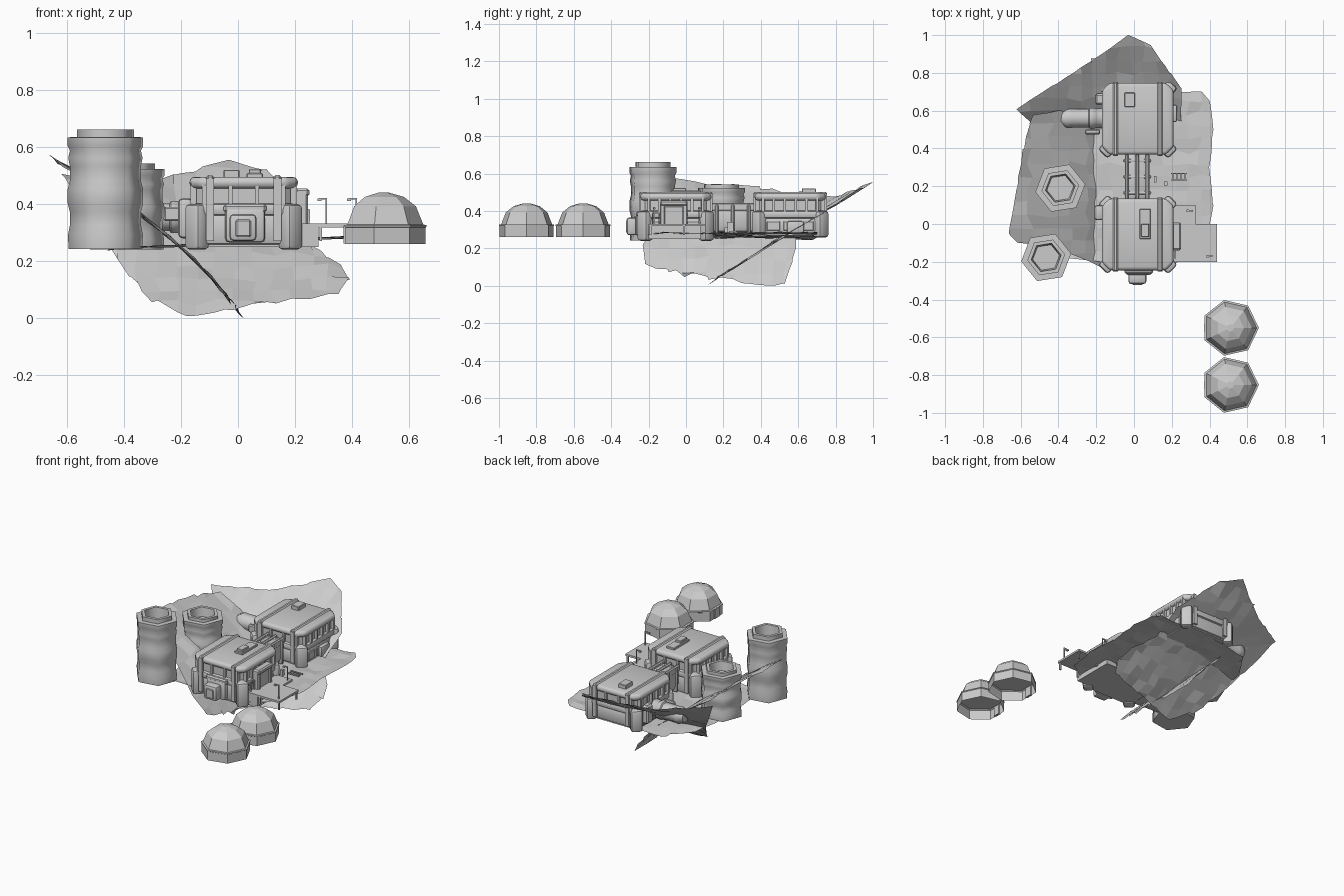
import bpy, bmesh, math, random
from mathutils import Vector, Matrix

if "Cube" in bpy.data.objects:
    bpy.data.objects.remove(bpy.data.objects["Cube"])

random.seed(4)


def finish(bm, name, smooth=None):
    bmesh.ops.recalc_face_normals(bm, faces=bm.faces)
    me = bpy.data.meshes.new(name)
    bm.to_mesh(me)
    bm.free()
    if smooth:
        me.shade_smooth()
        me.set_sharp_from_angle(angle=math.radians(smooth))
    ob = bpy.data.objects.new(name, me)
    bpy.context.collection.objects.link(ob)
    return ob


def box(name, x0, x1, y0, y1, z0, z1, bevel=0.0, seg=1, rot=0, chamfer=0.0):
    """Box with optional plan chamfer on the uprights, then an all-round bevel."""
    bm = bmesh.new()
    bmesh.ops.create_cube(bm, size=1)
    bmesh.ops.scale(bm, vec=(x1 - x0, y1 - y0, z1 - z0), verts=bm.verts)
    if chamfer:
        up = [e for e in bm.edges if abs(e.verts[0].co.z - e.verts[1].co.z) > 1e-4]
        bmesh.ops.bevel(bm, geom=up, offset=chamfer, segments=1, affect='EDGES')
    if bevel:
        bmesh.ops.bevel(bm, geom=bm.edges[:], offset=bevel, segments=seg,
                        profile=0.5, affect='EDGES', clamp_overlap=True)
    bmesh.ops.rotate(bm, cent=(0, 0, 0), matrix=Matrix.Rotation(rot, 3, 'Z'), verts=bm.verts)
    bmesh.ops.translate(bm, vec=((x0 + x1) / 2, (y0 + y1) / 2, (z0 + z1) / 2), verts=bm.verts)
    return finish(bm, name, 35 if bevel else None)


def lathe(name, profile, sides, loc, phase=0.0, axis='Z', smooth=None, floor=True):
    """Rings of (radius, height) joined by quads, ends capped."""
    bm = bmesh.new()
    rings = []
    for r, h in profile:
        ring = []
        for i in range(sides):
            a = phase + 2 * math.pi * i / sides
            p = Vector((r * math.cos(a), r * math.sin(a), h))
            if axis == 'X':
                p = Vector((p.z, p.x, p.y))
            ring.append(bm.verts.new(p + Vector(loc)))
        rings.append(ring)
    for a, b in zip(rings, rings[1:]):
        for i in range(sides):
            j = (i + 1) % sides
            bm.faces.new((a[i], a[j], b[j], b[i]))
    if floor:
        bm.faces.new(rings[0])
    bm.faces.new(rings[-1])
    return finish(bm, name, smooth)


def sheet(name, outline, surface, rough, cell=0.065):
    """Thin rocky sheet: outline cut into cells, then bent by surface(u, v)."""
    bm = bmesh.new()
    bm.faces.new([bm.verts.new((u, v, 0)) for u, v in outline])
    for axis in (0, 1):
        lo = min(p[axis] for p in outline)
        hi = max(p[axis] for p in outline)
        n = int((hi - lo) / cell)
        for i in range(1, n):
            co, no = [0, 0, 0], [0, 0, 0]
            co[axis] = lo + (hi - lo) * i / n
            no[axis] = 1
            bmesh.ops.bisect_plane(bm, geom=bm.verts[:] + bm.edges[:] + bm.faces[:],
                                   plane_co=co, plane_no=no)
    for v in bm.verts:
        j = 0.003 if v.is_boundary else 0.014
        u, w = v.co.x + random.uniform(-j, j), v.co.y + random.uniform(-j, j)
        v.co = Vector(surface(u, w))
        v.co.z = max(0, v.co.z + random.uniform(-rough, rough))
    finish(bm, name)


def back_surface(x, y):
    # the slope curls up towards the left, where it meets the side slope
    lift = 0.5 * min(x, 0) ** 2 * max(0, min(1, (y - .3) / .3))
    return x, y, 0.62 * (y - 0.1) + lift


# Three crossing rock sheets
sheet("back_slope", [(-.62, .61), (-.4, .75), (-.2, .88), (-.03, 1.0), (.09, .95), (.16, .84),
      (.25, .72), (.25, .53), (.29, .48), (.36, .41), (.39, .32), (.35, .24), (.1, .18),
      (-.05, .15), (-.18, .12), (-.3, .2), (-.38, .33), (-.46, .45)], back_surface, .008)
sheet("side_slope", [(-.23, .22), (-.22, .12), (-.1, .08), (.12, .04), (.3, .02), (.47, 0),
      (.53, .02), (.57, .13), (.59, .25), (.6, .4), (.58, .49), (.4, .52), (.2, .54),
      (-.05, .57), (-.1, .54), (-.11, .48), (-.16, .35)],
      lambda y, z: (0.02 - z / 0.83 + 0.08 * math.sin(math.pi * z / 0.57), y, z), .011)
sheet("ground", [(-.42, -.1), (-.35, -.18), (-.2, -.2), (.2, -.22), (.38, -.12), (.42, .1),
      (.4, .3), (.42, .5), (.4, .65), (.36, .7), (.22, .7), (0, .72), (-.3, .68),
      (-.42, .5), (-.46, .2)],
      lambda x, y: (x, y, 0.265 + 0.05 * x), .006)

# Storage tanks with recessed tops
TANK = [(.131, 0), (.133, .05), (.126, .085), (.126, .13), (.134, .16), (.134, .21), (.126, .24),
        (.126, .29), (.132, .32), (.126, .345), (.134, .362), (.134, .392), (.101, .393),
        (.101, .42), (.080, .42), (.072, .34)]
for name, x, y, z, k in (("front_tank", -.465, -.177, .242, 1), ("rear_tank", -.39, .19, .24, .72)):
    lathe(name, [(r, h * k) for r, h in TANK], 6, (x, y, z), math.radians(9), smooth=65)

# Seven-sided domes, open underneath
for i, y in enumerate((-.55, -.852)):
    c = (.51, y, .26)
    lathe(f"dome_{i}", [(.148, 0), (.148, .062), (.140, .068), (.114, .132), (.072, .165),
                        (.02, .18)], 7, c, floor=False)
    lathe(f"dome_sill_{i}", [(.148, .058), (.151, .06), (.151, .066), (.14, .068)], 7, c, floor=False)
    box(f"dome_door_{i}", .37, .385, y - .022, y + .022, .262, .325)


def bays(name, along_x, fixed, a, b, n):
    """Window mullions spread along one wall."""
    for i in range(n + 1):
        t = a + (b - a) * i / n
        if along_x:
            box(name, t - .007, t + .007, fixed - .011, fixed + .011, .38, .475)
        else:
            box(name, fixed - .011, fixed + .011, t - .007, t + .007, .38, .475)


def habitat(tag, cy, base):
    cx, h = .02, .19
    x0, x1, y0, y1 = cx - h, cx + h, cy - h, cy + h
    # recessed glass core, lower wall, sill and rounded roof
    box(tag + "_core", x0 + .02, x1 - .02, y0 + .02, y1 - .02, base + .01, .48, chamfer=.035)
    box(tag + "_lower_wall", x0 + .006, x1 - .006, y0 + .006, y1 - .006, base + .015, .365,
        .02, 2, chamfer=.04)
    box(tag + "_sill", x0, x1, y0, y1, .36, .402, .014, 2, chamfer=.04)
    box(tag + "_roof", x0, x1, y0, y1, .455, .495, .018, 3, chamfer=.04)
    for s in (-1, 1):
        bays(tag + "_side_mullion", False, cx + s * (h - .014), y0 + .045, y1 - .045, 5)
        bays(tag + "_end_mullion", True, cy + s * (h - .014), x0 + .05, x1 - .05, 2 + 1)
        # roof straps running front to back, folded down the ends
        sx = cx + s * .118
        box(tag + "_strap", sx - .014, sx + .014, y0 - .006, y1 + .006, .45, .502, .008)
        for e in (-1, 1):
            ye = cy + e * (h - .002)
            box(tag + "_strap_end", sx - .014, sx + .014, ye - .008, ye + .008, base + .03, .49)
            # corner pods
            px, py = cx + s * .163, cy + e * .163
            box(tag + "_corner_foot", px - .032, px + .032, py - .036, py + .036, base, .40, .016, 2,
                rot=s * e * math.pi / 4)
        # lower side panels
        for k in (-1, 0, 1):
            xs, yk = cx + s * (h - .006), cy + k * .09
            box(tag + "_side_panel", xs - .006, xs + .006, yk - .036, yk + .036, base + .035, .345, .004)


habitat("front_habitat", -.055, .24)
habitat("rear_habitat", .557, .258)

# Roof hatches
box("front_roof_hatch", .03, .088, -.08, .08, .49, .508, .003)
box("front_hatch_lid", .038, .08, -.07, .0, .505, .522, .003)
box("rear_roof_hatch", -.05, .005, .62, .695, .49, .52, .003)

# Ribbed connecting corridor
box("corridor", -.045, .08, .12, .38, .285, .43, .03, 2)
for x in (-.038, .017, .072):
    box("corridor_pipe", x - .01, x + .01, .13, .37, .40, .442, .006)
for y in (.165, .25, .335):
    box("corridor_rib", -.057, .092, y - .01, y + .01, .275, .434, .025, 2)

# Front airlock
box("front_airlock_collar", -.045, .095, -.27, -.235, .265, .385, .015, 2)
box("front_airlock", -.03, .065, -.318, -.25, .27, .365, .015, 2)
box("front_airlock_door", -.008, .045, -.322, -.31, .285, .345, .004)
box("front_hood", -.05, .10, -.265, -.24, .37, .40, .008)

# Side airlock and wall bulges
for y in (-.125, -.005):
    box("side_airlock_jamb", .2, .245, y - .014, y + .014, .29, .45, .006)
box("side_airlock_lintel", .2, .25, -.139, .009, .425, .455, .008)
box("side_airlock", .19, .235, -.12, -.01, .27, .43, .008)
box("rear_east_bulge", .19, .228, .54, .63, .28, .345, .01, 2)
box("west_bulge", -.21, -.16, .02, .10, .28, .42, .015, 2)
box("rear_west_unit", -.205, -.16, .63, .69, .30, .42, .01)
box("rear_west_box", -.26, -.18, .475, .50, .34, .39, .006)

# West docking tube
lathe("west_tube", [(.035, -.39), (.055, -.355), (.052, -.33), (.052, -.24), (.060, -.235),
      (.060, -.21), (.055, -.205), (.055, -.16)], 8, (0, .56, .355), math.pi / 8, 'X', 50)

# Landing deck, its base and lamps
box("deck_base", .19, .283, -.2, .08, .25, .322)
box("deck", .2, .44, -.2, .0, .318, .331)
box("deck_rear", .2, .325, 0, .1, .318, .331)
for x in (.29, .43):
    for y in (-.19, -.01):
        box("deck_leg", x - .005, x + .005, y - .005, y + .005, .27, .32)
for x, y in ((.31, .07), (.415, -.17)):
    box("lamp_post", x - .003, x + .003, y - .003, y + .003, .33, .418)
    box("lamp_arm", x - .028, x + .003, y - .003, y + .003, .416, .422)
    box("lamp_head", x - .032, x - .018, y - .007, y + .007, .41, .419)
for y in (-.18, -.145):
    box("deck_railing", .215, .222, y - .003, y + .003, .33, .39)
box("deck_railing_top", .215, .222, -.183, -.142, .385, .392)

# Ladder and small crates beside the corridor
for y in (.232, .268):
    box("ladder_rail", .195, .28, y - .003, y + .003, .285, .293)
for i in range(4):
    x = .205 + i * .022
    box("ladder_rung", x - .003, x + .003, .232, .268, .285, .292)
box("crate_tall", .105, .12, .22, .255, .27, .34)
box("crate_small", .16, .178, .205, .225, .27, .31)
